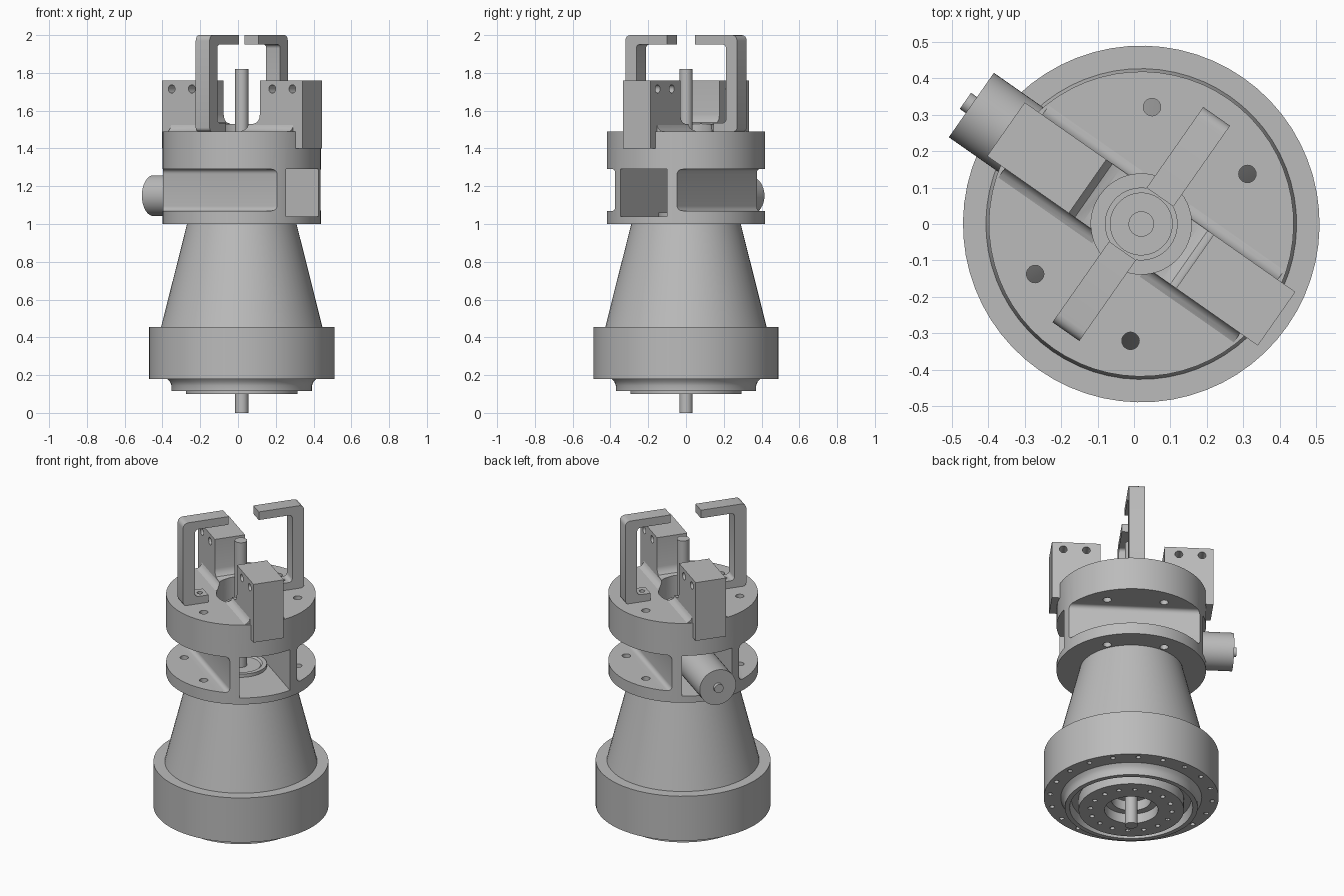
import bpy, bmesh, math
from mathutils import Matrix, Vector

cube = bpy.data.objects.get("Cube")
if cube:
    bpy.data.objects.remove(cube, do_unlink=True)

# Machined parts are laid out along x, then turned about the main axis
FRAME = Matrix.Translation((0.02, 0, 0)) @ Matrix.Rotation(math.radians(-35), 4, 'Z')

metal = bpy.data.materials.new("plain grey metal")
metal.use_nodes = True
GREY = (0.5, 0.5, 0.5, 1)
metal.diffuse_color = GREY
metal.node_tree.nodes["Principled BSDF"].inputs["Base Color"].default_value = GREY


def finish(bm, name):
    bmesh.ops.recalc_face_normals(bm, faces=bm.faces)
    mesh = bpy.data.meshes.new(name)
    bm.to_mesh(mesh)
    bm.free()
    mesh.transform(FRAME)
    mesh.materials.append(metal)
    obj = bpy.data.objects.new(name, mesh)
    bpy.context.collection.objects.link(obj)
    return obj


def activate(obj):
    bpy.ops.object.select_all(action='DESELECT')
    obj.select_set(True)
    bpy.context.view_layer.objects.active = obj


def smooth(obj):
    activate(obj)
    bpy.ops.object.shade_smooth_by_angle(angle=math.radians(30))


def lathe(name, profile, steps=64):
    """Spin a profile that starts and ends on the axis."""
    bm = bmesh.new()
    verts = [bm.verts.new((r, 0, z)) for r, z in profile]
    edges = [bm.edges.new(p) for p in zip(verts, verts[1:])]
    bmesh.ops.spin(bm, geom=verts + edges, cent=(0, 0, 0), axis=(0, 0, 1),
                   angle=math.tau, steps=steps, use_merge=True)
    bmesh.ops.remove_doubles(bm, verts=bm.verts, dist=0.0005)
    return finish(bm, name)


def prism(name, points, direction):
    """Extrude a closed outline of 3D points."""
    bm = bmesh.new()
    face = bm.faces.new([bm.verts.new(p) for p in points])
    out = bmesh.ops.extrude_face_region(bm, geom=[face], use_keep_orig=True)
    moved = [v for v in out["geom"] if isinstance(v, bmesh.types.BMVert)]
    bmesh.ops.translate(bm, verts=moved, vec=direction)
    return finish(bm, name)


def add_rod(bm, start, end, r, seg=20):
    start, end = Vector(start), Vector(end)
    axis = end - start
    mat = Matrix.Translation((start + end) / 2) @ axis.to_track_quat('Z', 'Y').to_matrix().to_4x4()
    bmesh.ops.create_cone(bm, cap_ends=True, segments=seg, radius1=r, radius2=r,
                          depth=axis.length, matrix=mat)


def rods(name, specs, seg=20):
    bm = bmesh.new()
    for start, end, r in specs:
        add_rod(bm, start, end, r, seg)
    return finish(bm, name)


def box(name, lo, hi, bevel=0):
    bm = bmesh.new()
    lo, hi = Vector(lo), Vector(hi)
    mat = Matrix.Translation((lo + hi) / 2) @ Matrix.Diagonal((*(hi - lo), 1))
    bmesh.ops.create_cube(bm, size=1, matrix=mat)
    if bevel:
        bmesh.ops.bevel(bm, geom=bm.edges[:], offset=bevel, segments=5,
                        profile=0.5, affect='EDGES')
    return finish(bm, name)


def combine(target, tool, operation='DIFFERENCE'):
    mod = target.modifiers.new("shape", 'BOOLEAN')
    mod.object, mod.operation, mod.solver = tool, operation, 'EXACT'
    activate(target)
    bpy.ops.object.modifier_apply(modifier=mod.name)
    bpy.data.objects.remove(tool, do_unlink=True)


def ring_holes(count, radius, z0, z1, r):
    spots = [(radius * math.cos(math.tau * i / count), radius * math.sin(math.tau * i / count))
             for i in range(count)]
    return rods("hole_cutter", [((x, y, z0), (x, y, z1), r) for x, y in spots], 12)


# Cone body with wide base ring, recessed underside and bolt circles
body = lathe("cone_body", [
    (0, 1.0), (0.29, 1.0), (0.427, 0.455), (0.49, 0.455), (0.49, 0.18), (0.395, 0.18),
    (0.38, 0.165), (0.372, 0.145), (0.372, 0.115), (0.345, 0.115), (0.335, 0.17),
    (0.295, 0.17), (0.295, 0.1), (0.15, 0.1), (0.15, 0.16), (0.11, 0.16), (0.11, 0.22), (0, 0.22)])
combine(body, ring_holes(20, 0.455, 0.15, 0.22, 0.014))
combine(body, ring_holes(16, 0.23, 0.08, 0.14, 0.014))
smooth(body)

# Housing: a drum with two side pockets, a through slot and a bore
housing = lathe("housing", [(0, 1.49), (0.419, 1.49), (0.419, 1.0), (0, 1.0)])
for side in (-1, 1):
    ys = sorted((side * 0.2, side * 0.7))
    combine(housing, box("pocket_cutter", (-0.7, ys[0], 1.07), (0.7, ys[1], 1.29), 0.025))
combine(housing, box("slot_cutter", (-0.6, -0.15, 1.04), (0.6, 0.15, 1.29)))

# Clamp blocks with a low step, soft skirt and paired cross holes
for side, label in ((-1, "left"), (1, "right")):
    outline = [(0.454, 1.4), (0.454, 1.76), (0.18, 1.76), (0.18, 1.58), (0.175, 1.555),
               (0.16, 1.537), (0.135, 1.53), (0.08, 1.53), (0.08, 1.4)]
    block = prism(label + "_clamp_block", [(side * x, -0.09, z) for x, z in outline], (0, 0.18, 0))
    combine(block, rods("hole_cutter", [((side * x, -0.2, 1.715), (side * x, 0.2, 1.715), 0.022)
                                        for x in (0.26, 0.39)]))
    combine(block, rods("bore_cutter", [((0, 0, 1.3), (0, 0, 1.7), 0.138)], 48))
    smooth(block)
    half = [(0.088, 1.53), (0.094, 1.51), (0.106, 1.497), (0.125, 1.488)]
    section = half + [(-y, z) for y, z in reversed(half)]
    skirt = prism(label + "_block_skirt", [(side * 0.08, y, z) for y, z in section],
                  (side * 0.315, 0, 0))
    combine(skirt, rods("bore_cutter", [((0, 0, 1.3), (0, 0, 1.7), 0.138)], 48))
    smooth(skirt)

combine(housing, rods("bore_cutter", [((0, 0, 1.2), (0, 0, 1.6), 0.138)], 48))
corners = [(x, y) for x in (-0.16, 0.16) for y in (-0.28, 0.28)]
combine(housing, rods("hole_cutter", [((x, y, 0.98), (x, y, 1.6), 0.024) for x, y in corners]))
smooth(housing)

# Bearing in the bore, raised disc in the slot, and the long shaft
smooth(lathe("bore_bearing", [(0, 1.4), (0.085, 1.4), (0.085, 1.42), (0.1, 1.42), (0.1, 1.38),
                              (0.14, 1.38), (0.14, 1.3), (0, 1.3)], 48))
smooth(lathe("slot_disc", [(0, 1.05), (0.11, 1.05), (0.12, 1.06), (0.145, 1.06),
                           (0.145, 1.03), (0, 1.03)], 48))
smooth(rods("centre_shaft", [((0, 0, 0), (0, 0, 1.82), 0.035)], 32))

# Motor entering the slot from one end
smooth(rods("side_motor", [((-0.57, 0, 1.15), (-0.12, 0, 1.15), 0.108)], 48))
smooth(rods("motor_stub", [((-0.59, 0, 1.15), (-0.56, 0, 1.15), 0.027)], 24))

# Hooked arms with rounded corners, standing on bolted feet


def arc(cx, cz, r, start, end):
    angles = [math.radians(start + (end - start) * i / 4) for i in range(5)]
    return [(cx + r * math.cos(a), cz + r * math.sin(a)) for a in angles]


for side, label in ((-1, "front"), (1, "back")):
    outline = ([(0.09, 2.0)] + arc(0.331, 1.97, 0.03, 90, 0) + arc(0.341, 1.51, 0.02, 0, -90)
               + [(0.21, 1.49), (0.21, 1.535)] + arc(0.27, 1.555, 0.02, -90, 0)
               + arc(0.27, 1.93, 0.02, 0, 90) + [(0.09, 1.95)])
    arm = prism(label + "_hook_arm", [(-0.045, side * y, z) for y, z in outline], (0.09, 0, 0))
    combine(arm, rods("hole_cutter", [((0, side * 0.245, 1.515), (0, side * 0.245, 1.6), 0.016)]))
    smooth(arm)
